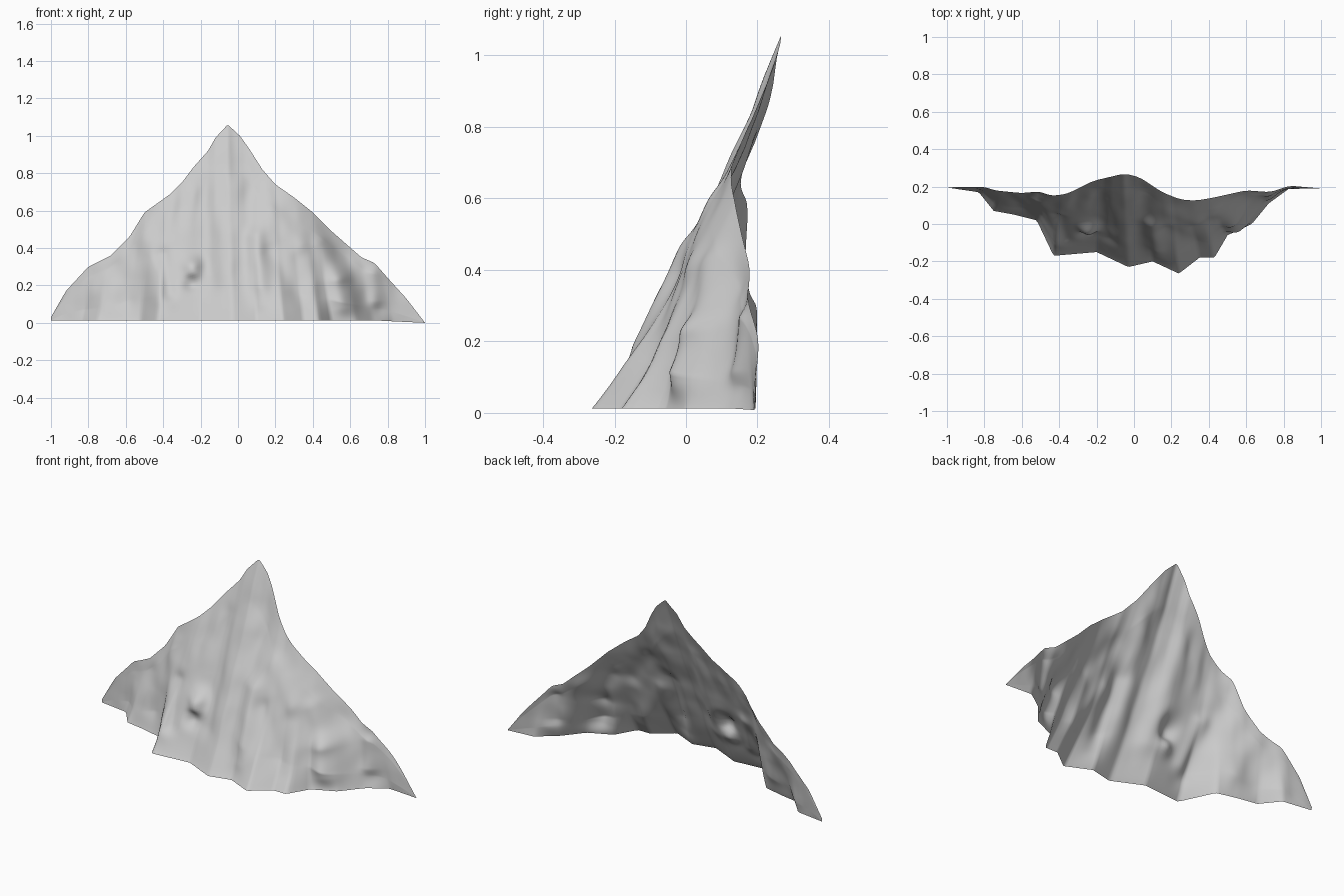
import bpy, bmesh, math
from mathutils import Vector, noise

if "Cube" in bpy.data.objects:
    bpy.data.objects.remove(bpy.data.objects["Cube"])

# Skyline height, skyline depth and foot line of the cliff sheet, all over x
SKYLINE = [(-1, .03), (-.92, .17), (-.8, .3), (-.68, .36), (-.58, .46), (-.5, .59), (-.36, .69),
           (-.3, .75), (-.24, .83), (-.16, .92), (-.12, .99), (-.055, 1.06), (.01, 1.0), (.06, .93),
           (.13, .82), (.2, .74), (.3, .67), (.4, .59), (.5, .49), (.66, .35), (.73, .32),
           (.8, .24), (.9, .13), (1, 0)]
RIDGE_Y = [(-1, .195), (-.8, .2), (-.75, .18), (-.6, .165), (-.5, .175), (-.45, .15), (-.36, .16),
           (-.22, .23), (-.05, .27), (.03, .25), (.15, .17), (.25, .13), (.33, .125), (.42, .14),
           (.6, .18), (.73, .17), (.83, .205), (1, .19)]
FOOT_Y = [(-1, .195), (-.83, .17), (-.75, .07), (-.64, .05), (-.52, .02), (-.43, -.17), (-.2, -.15),
          (-.03, -.23), (.1, -.2), (.24, -.265), (.35, -.18), (.43, -.18), (.5, -.06), (.63, 0),
          (.72, .11), (.83, .19), (1, .19)]

# Folds: x, z at top, x, z at bottom, width, depth (negative comes forward)
FOLDS = [(-.50, .52, -.42, .12, .06, -.025), (-.40, .36, -.37, .15, .04, .02),
         (-.24, .30, -.24, .27, .05, -.045), (-.25, .23, -.25, .21, .04, .03),
         (-.18, .75, -.13, .2, .05, .015), (.09, .46, .12, .1, .05, -.025),
         (.18, .60, .33, .42, .05, -.015), (.18, .38, .36, .08, .05, .015),
         (.54, .22, .56, .08, .07, -.055), (.44, .42, .54, .25, .05, -.02),
         (.72, .26, .73, .12, .04, -.02), (-.64, .3, -.60, .12, .05, .012),
         (.03, .84, .03, .7, .12, .015)]


def sample(curve, x):
    for (x0, v0), (x1, v1) in zip(curve, curve[1:]):
        if x <= x1:
            return v0 + (v1 - v0) * max(0, x - x0) / (x1 - x0)
    return curve[-1][1]


def blurred(curve, x, r):
    return sum(sample(curve, max(-1, min(1, x + r * k / 3))) for k in range(-3, 4)) / 7


def fold_offset(x, z):
    total = 0
    p = Vector((x, z))
    for x0, z0, x1, z1, width, depth in FOLDS:
        a, d = Vector((x0, z0)), Vector((x1 - x0, z1 - z0))
        k = max(0, min(1, (p - a).dot(d) / d.length_squared))
        total += depth * math.exp(-((p - a - d * k).length / width) ** 2)
    return total


def surface(u, t):
    # fall lines lean outward from the skyline to the foot
    xr = u * (.8 + .2 * u * u) - .02 * (1 - u * u)
    h = sample(SKYLINE, xr)
    foot_z = .012 * min(1, (1 - u) * 4)
    x = u + (xr - u) * t
    z = foot_z + (max(h, foot_z) - foot_z) * t
    foot = sample(FOOT_Y, u) * (1 - t) + blurred(FOOT_Y, u, .07) * t
    s = t ** .92
    ridge = blurred(RIDGE_Y, xr, .03)
    y = foot * (1 - s) + ridge * s
    # folds and rock roughness fade out at the borders
    fade = min(1, 5 * t) * min(1, 5 * (1 - t)) * min(1, h * 3)
    rough = noise.noise(Vector((x * 7 + z * x * 3, z * 3, 2.7))) * .018
    rough += noise.noise(Vector((x * 13, z * 9, 5.1))) * .006
    return x, y + fade * (fold_offset(x, z) + rough), z


# Mountain face: one open sheet
NU, NT = 160, 70
bm = bmesh.new()
grid = [[bm.verts.new(surface(-1 + 2 * i / NU, j / NT)) for j in range(NT + 1)] for i in range(NU + 1)]
for i in range(NU):
    for j in range(NT):
        bm.faces.new((grid[i][j], grid[i + 1][j], grid[i + 1][j + 1], grid[i][j + 1]))
bmesh.ops.remove_doubles(bm, verts=bm.verts, dist=.0003)
for f in bm.faces:
    f.smooth = True
mesh = bpy.data.meshes.new("mountain_face")
bm.to_mesh(mesh)
bm.free()
mountain = bpy.data.objects.new("mountain_face", mesh)
bpy.context.collection.objects.link(mountain)
